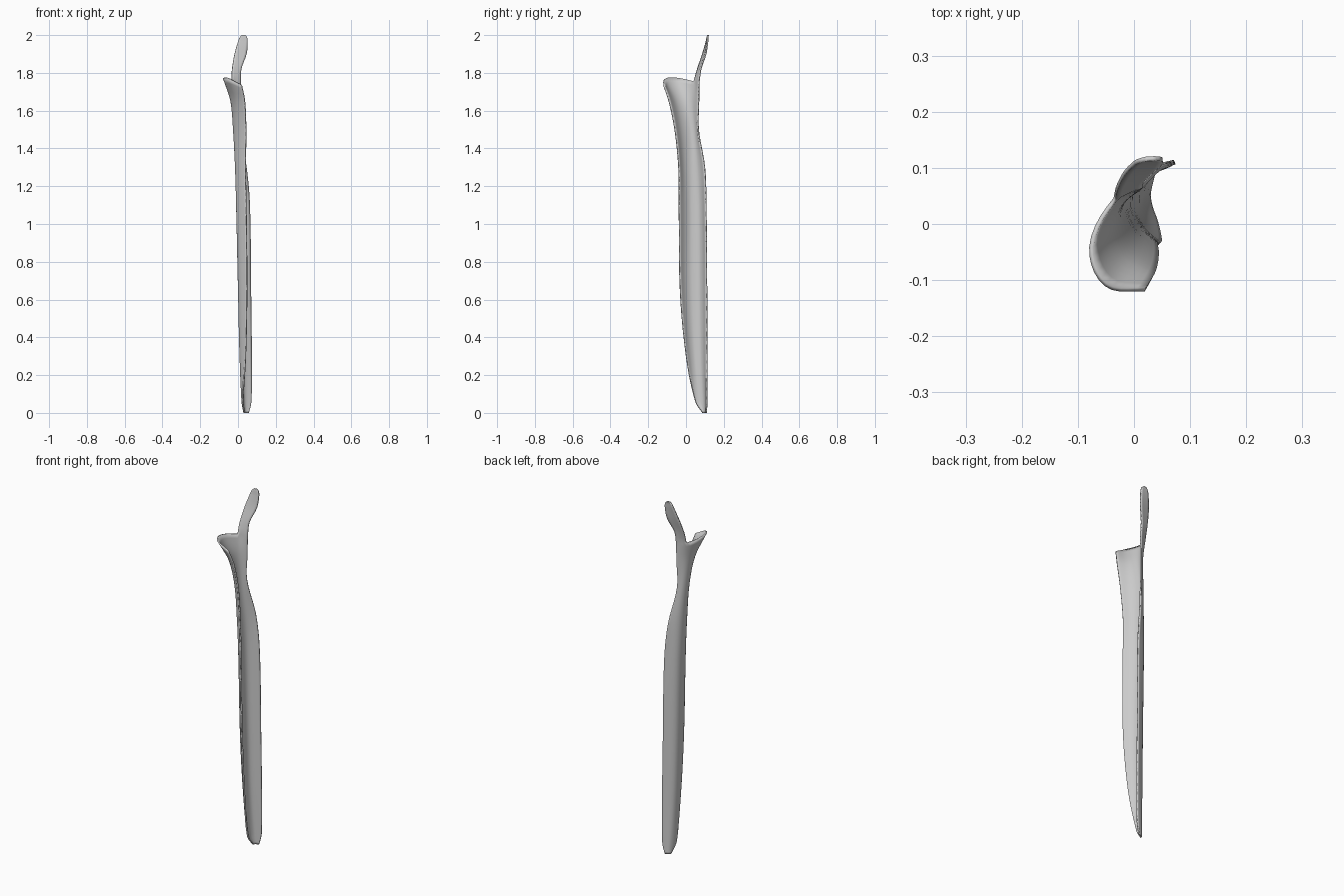
import bpy, bmesh
from mathutils import Vector as V

if "Cube" in bpy.data.objects:
    bpy.data.objects.remove(bpy.data.objects["Cube"])

# Blade cross-sections: height, then five (x, y) points from front edge round the spine to back edge
SECTIONS = [
    (0.00, (.034, .088), (.033, .093), (.036, .099), (.044, .104), (.057, .107)),
    (0.06, (.026, .050), (.023, .062), (.024, .080), (.037, .099), (.070, .110)),
    (0.30, (.040, .002), (.020, .025), (.012, .050), (.024, .087), (.072, .110)),
    (0.65, (.047, -.030), (.017, .000), (.004, .035), (.014, .080), (.068, .109)),
    (1.10, (.043, -.036), (.010, -.005), (-.006, .030), (.006, .078), (.062, .105)),
    (1.30, (.040, -.038), (.005, -.010), (-.012, .030), (.000, .069), (.044, .098)),
    (1.50, (.042, -.058), (.000, -.025), (-.022, .020), (-.014, .049), (.011, .065)),
    (1.65, (.036, -.089), (-.015, -.055), (-.036, -.010), (-.025, .035), (.013, .067)),
]
# Flared rim at the top of the blade
RIM = [(.020, -.117, 1.735), (-.050, -.108, 1.77), (-.076, -.040, 1.772),
       (-.034, .043, 1.755), (.014, .068, 1.75)]
# Tongue above the rim: height, inner edge, outer edge
TONGUE = [(1.82, (-.031, .062), (.017, .078)), (1.90, (-.018, .089), (.045, .104)),
          (1.965, (.000, .108), (.051, .114)), (1.99, (.010, .113), (.047, .116)),
          (2.00, (.021, .116), (.037, .117))]
STEPS = 5   # subdivisions between control points


def smooth_path(pts, steps):
    """Interpolate a smooth path through the points."""
    out = []
    for i in range(len(pts) - 1):
        a, b = pts[max(i - 1, 0)], pts[i]
        c, d = pts[i + 1], pts[min(i + 2, len(pts) - 1)]
        t1 = (c - a) / max((c - a).length, 1e-6) * (c - b).length
        t2 = (d - b) / max((d - b).length, 1e-6) * (c - b).length
        for k in range(steps):
            t = k / steps
            out.append(b * (2*t**3 - 3*t*t + 1) + t1 * (t**3 - 2*t*t + t)
                       + c * (3*t*t - 2*t**3) + t2 * (t**3 - t*t))
    return out + [pts[-1]]


def loft(bm, rows):
    for lo, hi in zip(rows, rows[1:]):
        for i in range(len(lo) - 1):
            bm.faces.new((lo[i], lo[i + 1], hi[i + 1], hi[i]))


bm = bmesh.new()

# Folded blade: smooth along its length, then across each section
control = [[V((x, y, z)) for x, y in pts] for z, *pts in SECTIONS] + [[V(p) for p in RIM]]
columns = [smooth_path(col, STEPS) for col in zip(*control)]
rows = [[bm.verts.new(p) for p in smooth_path(list(row), STEPS)] for row in zip(*columns)]
loft(bm, rows)

# Tongue: grows out of the back quarter of the rim
base = rows[-1][3 * STEPS:]
edges = [[base[0].co.copy()], [base[-1].co.copy()]]
for z, a, b in TONGUE:
    edges[0].append(V((*a, z)))
    edges[1].append(V((*b, z)))
left, right = (smooth_path(e, 4) for e in edges)
tongue_rows = [base]
for a, b in list(zip(left, right))[1:]:
    tongue_rows.append([bm.verts.new(a.lerp(b, i / STEPS)) for i in range(STEPS + 1)])
loft(bm, tongue_rows)

bmesh.ops.recalc_face_normals(bm, faces=bm.faces)
mesh = bpy.data.meshes.new("folded_blade")
bm.to_mesh(mesh)
bm.free()
blade = bpy.data.objects.new("folded_blade", mesh)
bpy.context.collection.objects.link(blade)

# Thin wall thickness
wall = blade.modifiers.new("wall", 'SOLIDIFY')
wall.thickness = 0.008
wall.offset = 0

grey = bpy.data.materials.new("light_grey")
grey.diffuse_color = (0.6, 0.6, 0.6, 1)
grey.use_nodes = True
grey.node_tree.nodes["Principled BSDF"].inputs["Base Color"].default_value = grey.diffuse_color
mesh.materials.append(grey)

bpy.context.view_layer.objects.active = blade
blade.select_set(True)
bpy.ops.object.shade_smooth_by_angle(angle=0.7)
